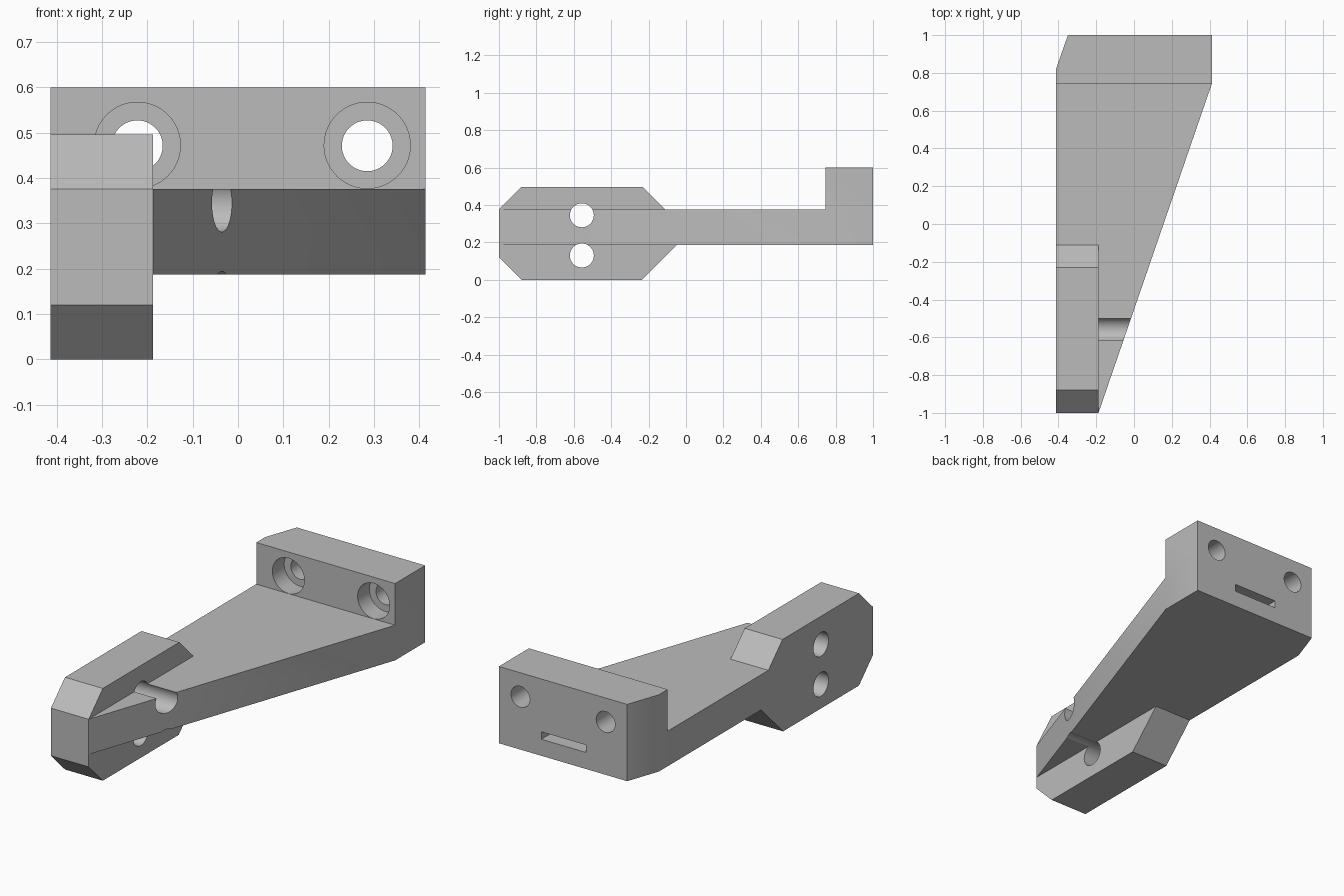
import bpy
import bmesh
from math import pi
from mathutils import Matrix, Vector

cube = bpy.data.objects.get("Cube")
if cube:
    bpy.data.objects.remove(cube, do_unlink=True)

grey = bpy.data.materials.new("plain grey")
grey.use_nodes = True
grey.diffuse_color = (0.5, 0.5, 0.5, 1)
grey.node_tree.nodes["Principled BSDF"].inputs["Base Color"].default_value = (0.5, 0.5, 0.5, 1)


def finish(name, bm):
    bmesh.ops.recalc_face_normals(bm, faces=bm.faces)
    mesh = bpy.data.meshes.new(name)
    bm.to_mesh(mesh)
    bm.free()
    mesh.materials.append(grey)
    obj = bpy.data.objects.new(name, mesh)
    bpy.context.collection.objects.link(obj)
    return obj


def prism(name, points, direction):
    """Extrude a closed outline of 3D points along a direction."""
    bm = bmesh.new()
    face = bm.faces.new([bm.verts.new(p) for p in points])
    new = bmesh.ops.extrude_face_region(bm, geom=[face])["geom"]
    verts = [v for v in new if isinstance(v, bmesh.types.BMVert)]
    bmesh.ops.translate(bm, verts=verts, vec=Vector(direction))
    return finish(name, bm)


def cylinder(name, centre, radius, length, axis):
    bm = bmesh.new()
    turn = Matrix.Rotation(pi / 2, 4, "Y" if axis == "X" else "X")
    bmesh.ops.create_cone(bm, cap_ends=True, segments=64, radius1=radius, radius2=radius,
                          depth=length, matrix=Matrix.Translation(centre) @ turn)
    return finish(name, bm)


def combine(target, tool, operation):
    """Apply a boolean, then remove the tool object."""
    bpy.context.view_layer.objects.active = target
    mod = target.modifiers.new("combine", "BOOLEAN")
    mod.operation = operation
    mod.solver = "EXACT"
    mod.object = tool
    bpy.ops.object.modifier_apply(modifier=mod.name)
    bpy.data.objects.remove(tool, do_unlink=True)


LEFT, RIGHT = 0.413, -0.413
INNER = -0.188
LOW, DECK, TOP = 0.187, 0.376, 0.6
WALL = 0.745

# Tapered arm
outline = [(RIGHT, -1), (INNER, -1), (LEFT, WALL), (LEFT, 1), (-0.35, 1), (RIGHT, 0.82)]
bracket = prism("bracket", [(x, y, LOW) for x, y in outline], (0, 0, DECK - LOW))

# Upright mounting wall at the back
wall = [(RIGHT, WALL), (LEFT, WALL), (LEFT, 1), (-0.35, 1), (RIGHT, 0.82)]
combine(bracket, prism("mounting_wall", [(x, y, LOW) for x, y in wall],
                       (0, 0, TOP - LOW)), "UNION")

# Chamfered side block
side = [(-1, 0.12), (-0.88, 0), (-0.235, 0), (-0.048, LOW), (-0.048, 0.25),
        (-0.11, DECK), (-0.23, 0.496), (-0.88, 0.496), (-1, DECK)]
# Its inner end stays flush inside the arm
combine(bracket, prism("side_block", [(RIGHT, y, z) for y, z in side],
                       (INNER - RIGHT, 0, 0)), "UNION")

# Cross holes through the side block, grooving the arm
for z in (0.345, 0.13):
    combine(bracket, cylinder("cross_hole", (0, -0.557, z), 0.064, 2, "X"), "DIFFERENCE")

# Counterbored screw holes in the wall
for x in (-0.222, 0.285):
    combine(bracket, cylinder("screw_hole", (x, 0.9, 0.471), 0.056, 0.5, "Y"), "DIFFERENCE")
    combine(bracket, cylinder("counterbore", (x, WALL, 0.472), 0.095, 0.2, "Y"), "DIFFERENCE")

# Narrow slot in the back face
slot = [(-0.105, 0.276), (0.16, 0.276), (0.16, 0.316), (-0.105, 0.316)]
combine(bracket, prism("slot", [(x, 0.78, z) for x, z in slot], (0, 0.4, 0)), "DIFFERENCE")

# Smooth bores with crisp edges
bpy.ops.object.select_all(action="DESELECT")
bracket.select_set(True)
bpy.context.view_layer.objects.active = bracket
bpy.ops.object.shade_smooth_by_angle(angle=pi / 9)
